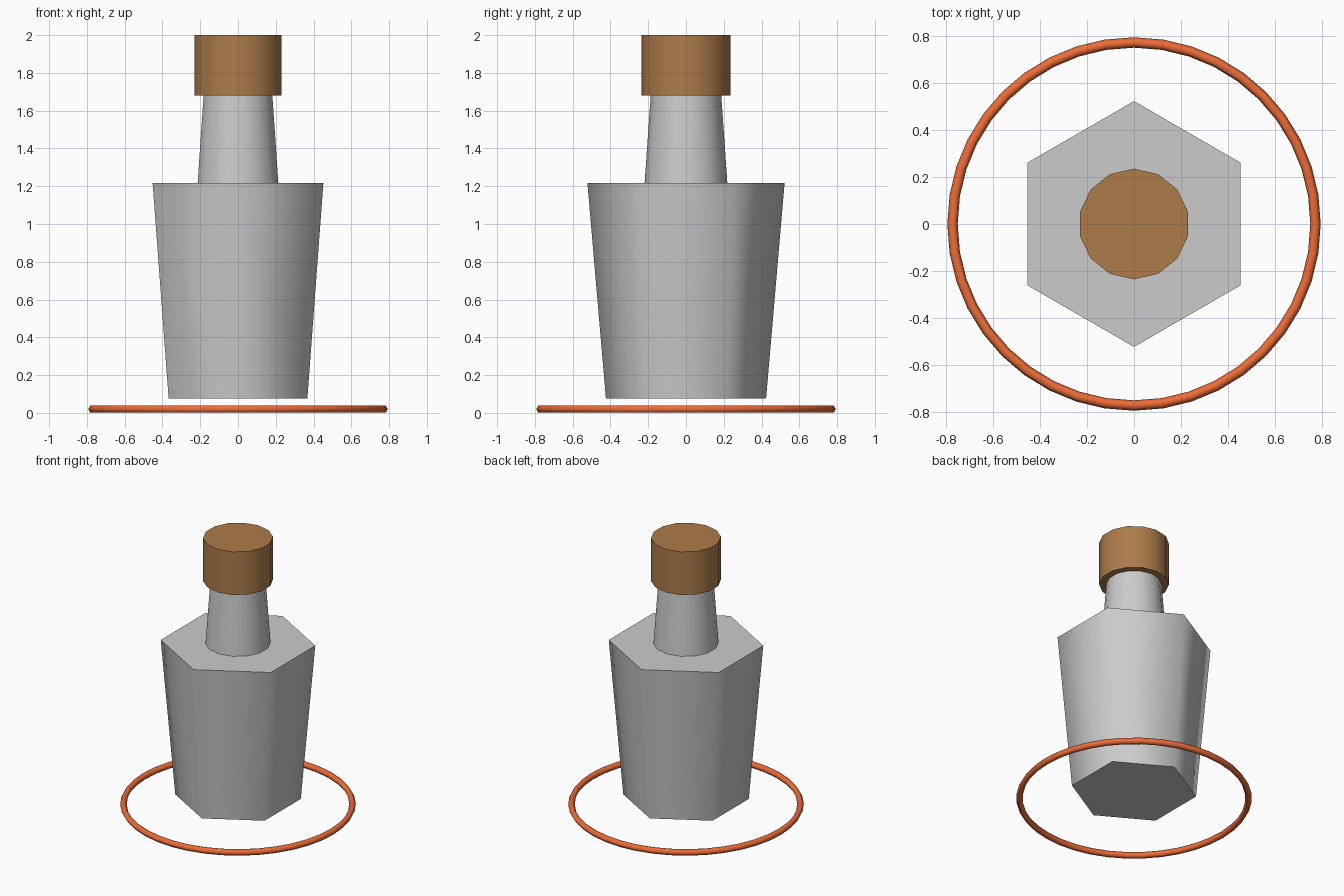
import bpy
from math import radians

if "Cube" in bpy.data.objects:
    bpy.data.objects.remove(bpy.data.objects["Cube"])


def paint(obj, name, color):
    mat = bpy.data.materials.new(name)
    mat.diffuse_color = color
    mat.use_nodes = True
    mat.node_tree.nodes["Principled BSDF"].inputs["Base Color"].default_value = mat.diffuse_color
    obj.data.materials.append(mat)


def smooth(obj, name):
    obj.name = obj.data.name = name
    # sides blend together, rims stay sharp
    bpy.ops.object.shade_smooth_by_angle(angle=radians(65))
    return obj


def frustum(name, sides, r_bottom, r_top, z0, z1):
    bpy.ops.mesh.primitive_cone_add(vertices=sides, radius1=r_bottom, radius2=r_top,
                                    depth=z1 - z0, location=(0, 0, (z0 + z1) / 2))
    return smooth(bpy.context.object, name)


# Hexagonal bottle, tapering neck and stopper
frustum("bottle_body", 6, 0.424, 0.522, 0.075, 1.217)
frustum("bottle_neck", 14, 0.219, 0.184, 1.217, 1.72)
stopper = frustum("stopper", 14, 0.235, 0.235, 1.68, 2.0)
paint(stopper, "cork", (0.42, 0.2, 0.07, 1))

# Thin ring lying on the ground around the bottle
bpy.ops.mesh.primitive_torus_add(major_segments=40, minor_segments=6,
                                 major_radius=0.771, minor_radius=0.022,
                                 location=(0, 0, 0.02))
ring = smooth(bpy.context.object, "ground_ring")
paint(ring, "orange", (0.85, 0.15, 0.04, 1))
